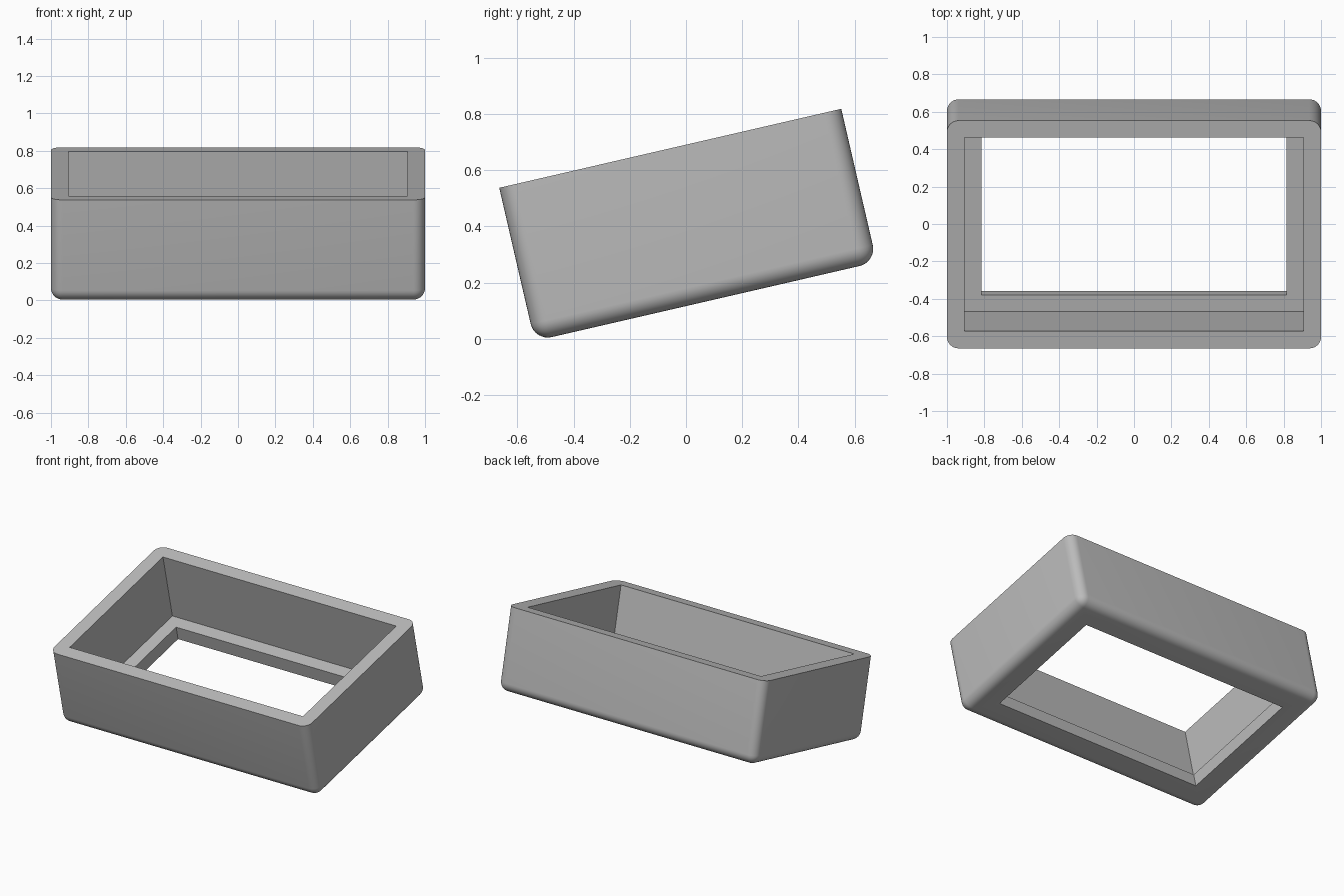
import bpy
import bmesh
from math import radians
from mathutils import Matrix, Vector

if "Cube" in bpy.data.objects:
    bpy.data.objects.remove(bpy.data.objects["Cube"])

WIDTH, DEPTH, HEIGHT = 2.0, 1.25, 0.56
WALL, RADIUS = 0.094, 0.0625

grey = bpy.data.materials.new("plain grey")
grey.use_nodes = True
colour = (0.5, 0.5, 0.5, 1)
grey.diffuse_color = colour
grey.node_tree.nodes["Principled BSDF"].inputs["Base Color"].default_value = colour


def block(name, inset, top, bottom, radius=0):
    """Box inset from the outer walls, with every edge but the rim rounded."""
    bm = bmesh.new()
    size = Vector((WIDTH - 2 * inset, DEPTH - 2 * inset, top - bottom))
    centre = Matrix.Translation((0, 0, (top + bottom) / 2))
    bmesh.ops.create_cube(bm, size=1, matrix=centre @ Matrix.Diagonal(size).to_4x4())
    if radius:
        edges = [e for e in bm.edges if min(v.co.z for v in e.verts) < top - 0.01]
        bmesh.ops.bevel(bm, geom=edges, offset=radius, segments=8,
                        profile=0.5, affect='EDGES')
    mesh = bpy.data.meshes.new(name)
    bm.to_mesh(mesh)
    bm.free()
    obj = bpy.data.objects.new(name, mesh)
    bpy.context.collection.objects.link(obj)
    mesh.materials.append(grey)
    return obj


# Rounded shell, hollowed by a deep pocket and a smaller opening in the floor
frame = block("tilted_frame", 0, 0, -HEIGHT, RADIUS)
pocket = block("pocket_cutter", WALL, 0.2, WALL - HEIGHT)
opening = block("opening_cutter", 2 * WALL - 0.003, 0.1, -HEIGHT - 0.2)

bpy.context.view_layer.objects.active = frame
frame.select_set(True)
for cutter in (pocket, opening):
    cutter.hide_render = True
    cut = frame.modifiers.new(cutter.name, 'BOOLEAN')
    cut.operation = 'DIFFERENCE'
    cut.solver = 'EXACT'
    cut.object = cutter
    bpy.ops.object.modifier_apply(modifier=cut.name)
    bpy.data.objects.remove(cutter)

bpy.ops.object.shade_smooth_by_angle(angle=radians(30))

# Lean the frame so that the rim rises towards the back
frame.matrix_world = Matrix.Translation((0, -0.056, 0.678)) @ Matrix.Rotation(radians(13), 4, 'X')
